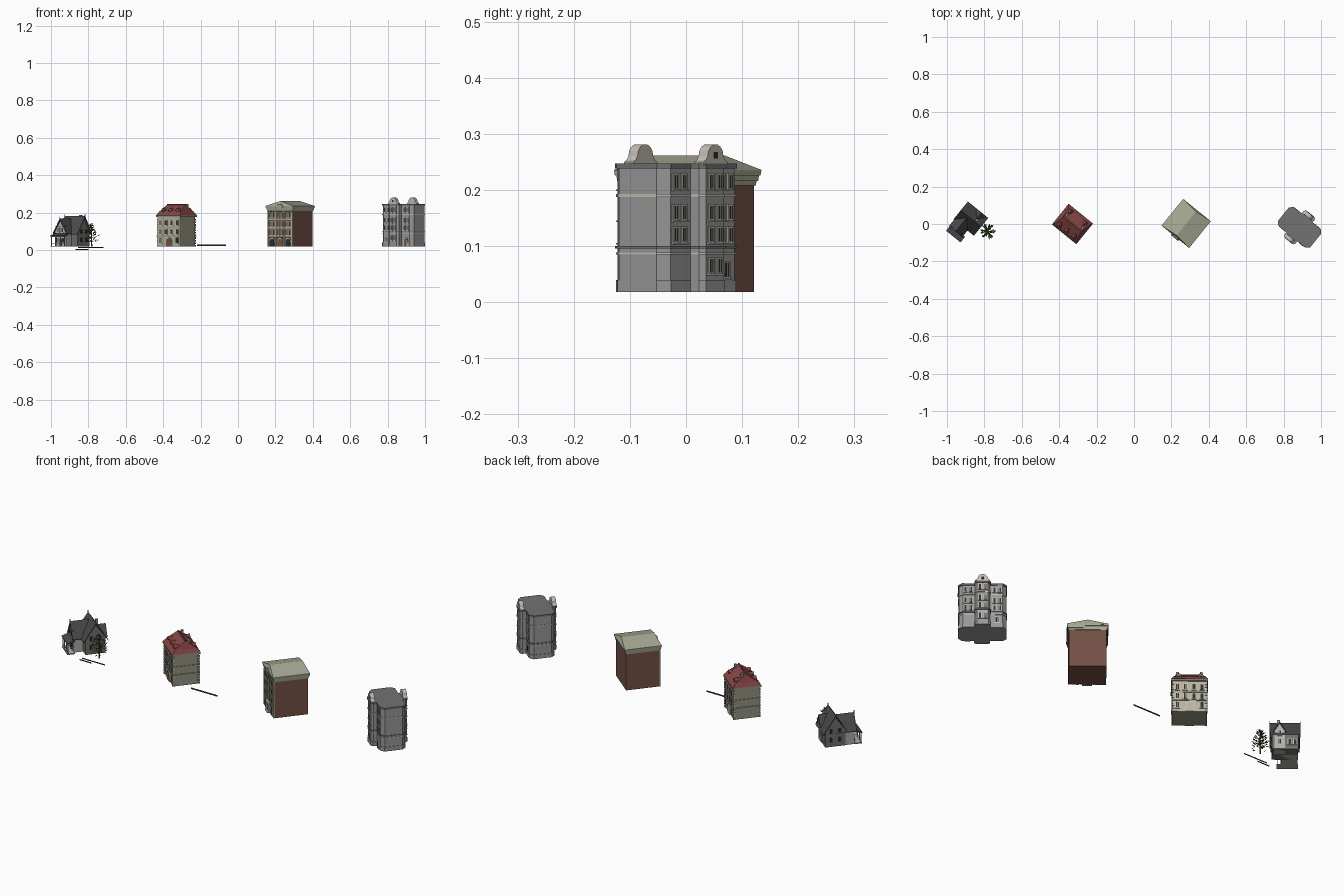
import bpy, bmesh, math, random
from mathutils import Matrix, Vector

if "Cube" in bpy.data.objects:
    bpy.data.objects.remove(bpy.data.objects["Cube"])

random.seed(4)
F = Matrix.Identity(4)
B = 0.018                       # ground level of the buildings
COL = dict(slate=(.07, .07, .075), timber=(.16, .16, .15), plaster=(.42, .43, .40), dark=(.03, .03, .03),
           red=(.24, .06, .06), olive=(.30, .30, .23), cream=(.48, .45, .34), brick=(.17, .08, .06),
           sage=(.38, .39, .29), stone=(.32, .32, .32), roofgrey=(.17, .17, .17), pale=(.55, .51, .45),
           wood=(.18, .10, .05), leaf=(.05, .08, .02))


def frame(x, y):
    """Local frame of a building: every one is turned the same way."""
    global F
    F = Matrix.Translation((x, y, 0)) @ Matrix.Rotation(math.radians(-39), 4, 'Z')


def finish(name, bm, col):
    bmesh.ops.recalc_face_normals(bm, faces=bm.faces)
    me = bpy.data.meshes.new(name)
    bm.to_mesh(me)
    bm.free()
    ob = bpy.data.objects.new(name, me)
    bpy.context.collection.objects.link(ob)
    ob.matrix_world = F
    m = bpy.data.materials.get(col) or bpy.data.materials.new(col)
    m.diffuse_color = (*COL[col], 1)
    m.use_nodes = True
    m.node_tree.nodes["Principled BSDF"].inputs["Base Color"].default_value = m.diffuse_color
    me.materials.append(m)


def boxes(name, items, col):
    """items: x0, x1, y0, y1, z0, z1"""
    bm = bmesh.new()
    for x0, x1, y0, y1, z0, z1 in items:
        M = Matrix.Translation(((x0+x1)/2, (y0+y1)/2, (z0+z1)/2)) @ Matrix.Diagonal((x1-x0, y1-y0, z1-z0, 1))
        bmesh.ops.create_cube(bm, size=1, matrix=M)
    finish(name, bm, col)


def loft(name, rings, col):
    bm = bmesh.new()
    vs = [[bm.verts.new(p) for p in r] for r in rings]
    n = len(vs[0])
    for a, b in zip(vs, vs[1:]):
        for i in range(n):
            bm.faces.new((a[i], a[(i+1) % n], b[(i+1) % n], b[i]))
    bm.faces.new(vs[0])
    bm.faces.new(vs[-1])
    bmesh.ops.remove_doubles(bm, verts=bm.verts, dist=1e-6)
    finish(name, bm, col)


def prism(name, prof, a, b, axis, col):
    """Profile (u, z) extruded along local x or y."""
    put = (lambda u, z, t: (t, u, z)) if axis == 'x' else (lambda u, z, t: (u, t, z))
    loft(name, [[put(u, z, t) for u, z in prof] for t in (a, b)], col)


def gable_roof(name, c, half, ze, zr, a, b, axis, col, t=.006):
    prism(name, [(c-half, ze), (c, zr), (c+half, ze), (c+half, ze-t), (c, zr-t), (c-half, ze-t)], a, b, axis, col)


def gable_body(name, c, half, ze, zr, a, b, axis, col):
    prism(name, [(c-half, B), (c+half, B), (c+half, ze), (c, zr), (c-half, ze)], a, b, axis, col)


def rect(hx, hy, z):
    return [(-hx, -hy, z), (hx, -hy, z), (hx, hy, z), (-hx, hy, z)]


def oct_ring(hx, hy, c, z, cy=0):
    p = [(hx-c, -hy), (hx, c-hy), (hx, hy-c), (hx-c, hy), (c-hx, hy), (-hx, hy-c), (-hx, c-hy), (c-hx, -hy)]
    return [(x, y+cy, z) for x, y in p]


def windows(name, xs, zs, y, w, h, side, trim):
    """Rows of framed windows on the front (side -1) or back (side 1) wall at depth y."""
    fr, pane = [], []
    for x in xs:
        for z in zs:
            for lst, a, b, d in ((fr, w/2+.003, h/2+.003, .0025), (pane, w/2, h/2, .0032)):
                y0, y1 = sorted((y-side*.002, y+side*d))
                lst.append((x-a, x+a, y0, y1, z-b, z+b))
            y0, y1 = sorted((y, y+side*.005))
            fr.append((x-w/2-.005, x+w/2+.005, y0, y1, z-h/2-.005, z-h/2-.002))
            fr.append((x-.0007, x+.0007, *sorted((y, y+side*.004)), z-h/2, z+h/2))
    boxes(name + "_frames", fr, trim)
    boxes(name + "_panes", pane, "dark")


def arch(name, x, y, w, h, side, trim, fill):
    """Round-headed doorway."""
    for tag, r, d, c in (("surround", w/2+.005, .004, trim), ("door", w/2, .005, fill)):
        pts = [(x-r, B), (x+r, B)] + [(x+r*math.cos(i*math.pi/8), h-w/2+r*math.sin(i*math.pi/8)) for i in range(9)]
        prism(name + "_" + tag, pts, y-side*.002, y+side*d, 'y', c)


# ---------- small gabled house with porch ----------
frame(-.893, .011)
gable_body("house_main_block", .027, .05, .10, .172, -.055, .065, 'x', "timber")
gable_roof("house_main_roof", .027, .061, .09, .183, -.065, .075, 'x', "slate")
gable_body("house_front_wing", -.015, .038, .10, .158, -.07, .02, 'y', "plaster")
gable_roof("house_front_wing_roof", -.015, .046, .092, .168, -.078, .027, 'y', "slate")
gable_body("house_back_wing", .03, .024, .11, .15, .03, .08, 'y', "plaster")
gable_roof("house_back_wing_roof", .03, .031, .104, .157, .027, .087, 'y', "slate")
prism("porch_roof", [(-.107, .072), (-.107, .077), (-.068, .09), (-.068, .084)], -.057, .042, 'x', "slate")
posts = [(x-.0018, x+.0018, -.104, -.1, B, .074) for x in (-.053, -.022, .009, .038)]
rails = [(-.053, .038, -.103, -.101, z, z+.002) for z in (.036, .071)]
boxes("porch_posts_and_deck", posts + rails + [(-.056, .041, -.106, -.068, B, .023)], "plaster")
windows("house_front_upper", (-.028, -.002), (.107,), -.07, .011, .022, -1, "pale")
windows("house_front_lower", (-.034, .005), (.052,), -.07, .013, .024, -1, "pale")
windows("house_back", (-.04, -.015, .03), (.055,), .077, .012, .024, 1, "pale")
windows("house_back_upper", (.03,), (.1,), .08, .013, .022, 1, "pale")
boxes("house_door", [(-.02, -.008, -.073, -.07, .022, .06)], "dark")
boxes("house_side_windows", [(s*.062-d+.005, s*.062+d+.005-(s < 0)*.003, y-.006, y+.006, z-.011, z+.011)
      for s, d in ((1, .004), (-1, .004)) for y in (.005, .048) for z in (.055, .1)], "dark")
boxes("house_timber_beams", [(-.053, .023, -.072, -.07, z, z+.003) for z in (.088, .127)], "timber")
boxes("house_chimney", [(.028, .042, .034, .046, .15, .187)], "stone")
boxes("gable_finials", [(x-.0015, x+.0015, .0255, .0285, .17, .19) for x in (-.064, .074)]
      + [(-.0165, -.0135, -.079, -.076, .155, .178)], "slate")

# ---------- tree ----------
F = Matrix.Translation((-.783, -.04, 0))
loft("tree_trunk", [[(r*math.cos(i*math.pi/3), r*math.sin(i*math.pi/3), z) for i in range(6)]
     for r, z in ((.004, B), (.003, .07), (.001, .14))], "wood")
bm = bmesh.new()
for k in range(130):
    z = random.uniform(.045, .142)
    ang = (k % 6)*math.pi/3 + random.uniform(-.3, .3)
    R = .038*min(1, (.155-z)/.06)*random.uniform(.25, 1)
    c = Vector((R*math.cos(ang), R*math.sin(ang), z))
    M = Matrix.Translation(c) @ Matrix.Rotation(ang, 4, 'Z') @ Matrix.Rotation(random.uniform(-1, .3), 4, 'Y')
    ps = [(-.008, 0, 0), (0, -.004, .001), (.009, 0, 0), (0, .004, .001)]
    bm.faces.new([bm.verts.new(M @ Vector(p)) for p in ps])
finish("tree_leaves", bm, "leaf")

# ---------- town house with red hipped roof ----------
frame(-.329, 0)
loft("town_house_side_walls", [rect(.078, .062, B), rect(.078, .062, .182)], "olive")
for s in (-1, 1):
    t = "front" if s < 0 else "back"
    boxes(f"town_house_{t}_wall", [(-.077, .077, *sorted((s*.06, s*.064)), B, .18)], "cream")
    windows(f"town_house_{t}", (-.056, -.02, .02, .056), (.098, .146), s*.064, .013, .026, s, "pale")
    windows(f"town_house_{t}_ground", (-.056, .056), (.052,), s*.064, .014, .028, s, "pale")
    arch(f"town_house_{t}_arch", 0, s*.064, .034, .064, s, "pale", "wood" if s < 0 else "cream")
    # roof dormers
    for x in ((-.05, 0, .05) if s < 0 else (-.05, .05)):
        y0, y1 = sorted((s*.053, s*.022))
        prism(f"{t}_dormer", [(x-.01, .19), (x+.01, .19), (x+.01, .213), (x, .222), (x-.01, .213)], y0, y1, 'y', "olive")
        boxes(f"{t}_dormer_window", [(x-.006, x+.006, *sorted((s*.05, s*.054)), .196, .212)], "dark")
        gable_roof(f"{t}_dormer_roof", x, .013, .213, .225, y0-.002, y1+.002, 'y', "red", .003)
boxes("town_house_quoins", [(x-.005, x+.005, y-.005, y+.005, B+i*.014, B+i*.014+.009)
      for x in (-.0755, .0755) for y in (-.0625, .0625) for i in range(11)], "cream")
for z, e, h in ((.074, .004, .005), (.118, .003, .003), (.176, .006, .009)):
    loft("town_house_band", [rect(.078+e, .064+e, z), rect(.078+e, .064+e, z+h)], "olive")
loft("town_house_roof", [rect(.084, .071, .185), rect(.074, .056, .205), rect(.062, .002, .243)], "red")
boxes("town_house_ridge", [(-.063, .063, -.003, .003, .241, .246)], "red")
boxes("town_house_chimneys", [(x-.007, x+.007, .012, .024, .21, .247) for x in (-.055, .055)], "stone")

# ---------- brick block with low green roof ----------
frame(.279, .003)
loft("brick_body", [rect(.086, .083, B), rect(.086, .083, .212)], "brick")
for z0, z1, e in ((.208, .216, .003), (.216, .226, .006), (.226, .235, .009)):
    loft("brick_cornice", [rect(.086+e-.001, .083+e-.001, z0), rect(.086+e, .083+e, z1)], "sage")
loft("brick_roof", [rect(.095, .092, .233), rect(.095, .092, .236), rect(.002, .082, .262)], "sage")
boxes("brick_front_bands", [(-.087, .087, -.087, -.083, z, z+.004) for z in (.069, .116, .162)], "cream")
boxes("brick_front_pilasters", [(x-.004, x+.004, -.0875, -.083, B, .21) for x in (-.082, -.028, .028, .082)], "cream")
windows("brick_front", (-.066, -.044, -.012, .012, .044, .066), (.093, .14, .187), -.083, .012, .027, -1, "cream")
for x in (-.055, .055):
    arch("brick_shop_arch", x, -.083, .032, .06, -1, "cream", "dark")
arch("brick_entrance", 0, -.085, .026, .06, -1, "cream", "wood")
# entrance canopy and rounded pediment
boxes("brick_entrance_canopy", [(-.024, .024, -.098, -.083, .066, .071), (-.022, .022, -.1, -.083, B, .022)], "cream")
boxes("brick_entrance_columns", [(x-.003, x+.003, -.096, -.089, B, .067) for x in (-.02, .02)], "cream")
prism("brick_pediment", [(.026*math.cos(i*math.pi/10), .228+.018*math.sin(i*math.pi/10)) for i in range(11)],
      -.095, -.075, 'y', "sage")
boxes("brick_brackets", [(-.081+i*.018-.002, -.081+i*.018+.002, -.09, -.083, .2, .212) for i in range(10)], "cream")

# ---------- grey block with chamfered corners and curved gables ----------
frame(.885, -.018)
HX, HY, C = .108, .061, .018


def tier(name, z0, z1, e, col):
    loft(name, [oct_ring(HX+e, HY+e, C, z) for z in (z0, z1)], col)
    for s in (-1, 1):
        loft(name + "_bay", [oct_ring(.034+e, .026+e, .009, z, s*.063) for z in (z0, z1)], col)


tier("grey_body", B, .24, 0, "stone")
tier("grey_plinth", B, .04, .002, "stone")
for z, h, e, c in ((.085, .004, .002, "pale"), (.096, .004, .003, "roofgrey"), (.188, .005, .002, "pale")):
    tier("grey_band", z, z+h, e, c)
tier("grey_cornice", .238, .247, .0035, "roofgrey")
half = [(.034, .245), (.034, .25), (.027, .254), (.022, .261), (.02, .27), (.014, .277), (.006, .281)]
gable = half + [(-x, z) for x, z in reversed(half)]
for s in (-1, 1):
    t = "front" if s < 0 else "back"
    prism(f"{t}_curved_gable", gable, s*.07, s*.091, 'y', "pale")
    windows(f"grey_{t}_bay", (-.012, .012), (.065, .12, .16, .215), s*.089, .01, .024, s, "pale")
    windows(f"grey_{t}_wings", (-.078, -.054, .054, .078), (.12, .16, .215), s*.061, .01, .024, s, "pale")
    windows(f"grey_{t}_ground", (-.066,), (.058,), s*.061, .014, .026, s, "pale")
    boxes(f"{t}_gable_niche", [(-.005, .005, *sorted((s*.09, s*.092)), .256, .268)], "dark")
arch("grey_entrance", .066, -.063, .018, .062, -1, "pale", "wood")

# ---------- blank caption plates in front of the buildings ----------
F = Matrix.Identity(4)
boxes("blank_plates", [(-.855, -.72, -.0795, -.079, .011, .017), (-.87, -.8, -.0795, -.079, 0, .006),
                       (-.22, -.065, -.0795, -.079, .022, .03)], "dark")
